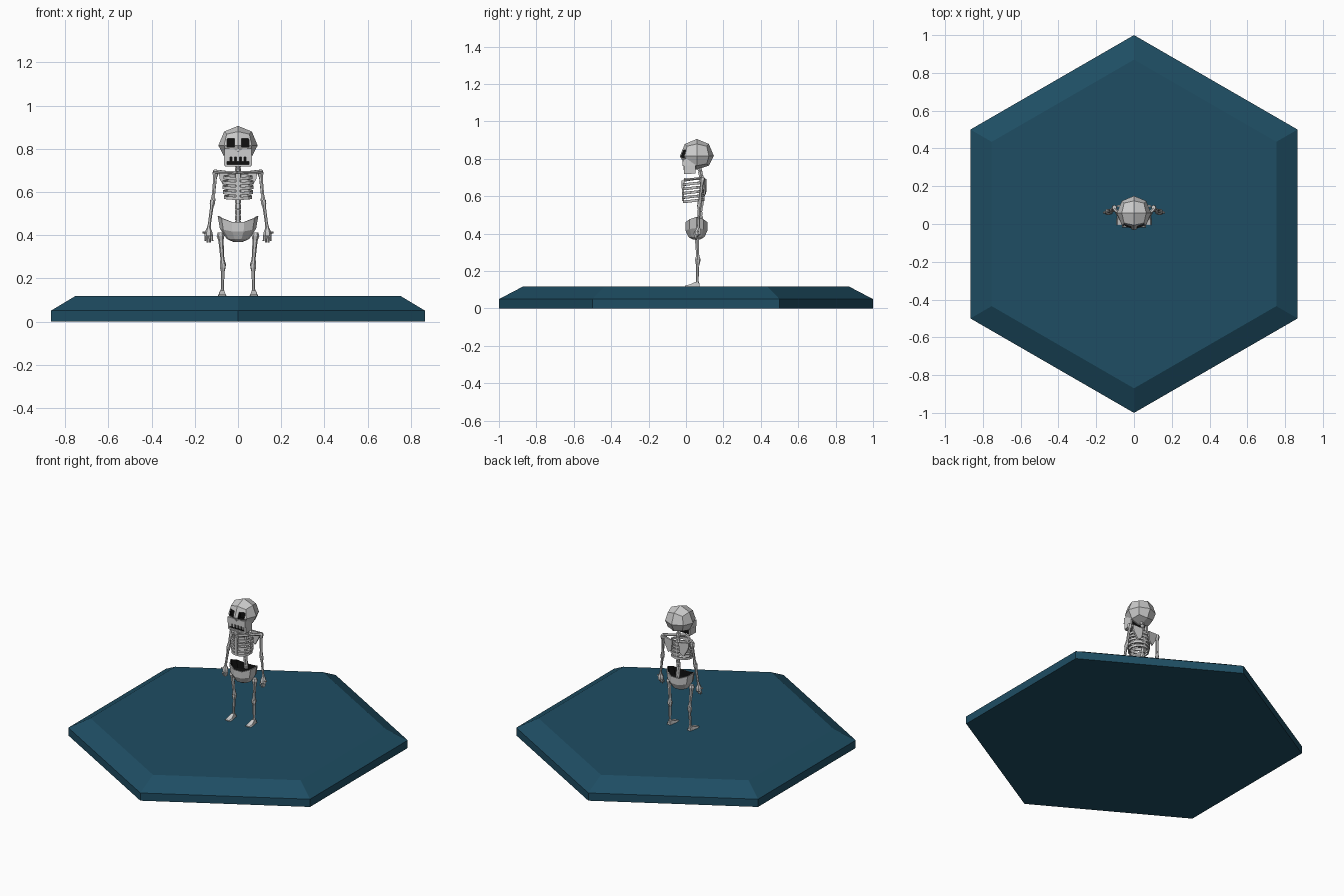
import bpy, bmesh
from math import cos, sin, pi, tau
from mathutils import Vector

if "Cube" in bpy.data.objects:
    bpy.data.objects.remove(bpy.data.objects["Cube"])


def material(name, rgb):
    m = bpy.data.materials.new(name)
    m.diffuse_color = (*rgb, 1)
    m.use_nodes = True
    m.node_tree.nodes["Principled BSDF"].inputs["Base Color"].default_value = m.diffuse_color
    return m


BLUE = material("blue", (0.013, 0.075, 0.125))
DARK = material("dark", (0.005, 0.005, 0.005))


def finish(name, bm, mat=None, mirror=False):
    bmesh.ops.recalc_face_normals(bm, faces=bm.faces)
    me = bpy.data.meshes.new(name)
    bm.to_mesh(me)
    bm.free()
    ob = bpy.data.objects.new(name, me)
    bpy.context.collection.objects.link(ob)
    if mat:
        me.materials.append(mat)
    if mirror:
        ob.modifiers.new("mirror", 'MIRROR')
    return ob


def loft(bm, rings, caps=True, loop=False):
    vs = [[bm.verts.new(p) for p in r] for r in rings]
    n = len(vs[0])
    pairs = list(zip(vs, vs[1:])) + ([(vs[-1], vs[0])] if loop else [])
    for a, b in pairs:
        for i in range(n):
            j = (i + 1) % n
            bm.faces.new((a[i], a[j], b[j], b[i]))
    if caps and not loop:
        bm.faces.new(vs[0])
        bm.faces.new(vs[-1])


def bone(bm, p0, p1, profile, sides=6):
    """Lathe (t, radius) pairs along the segment p0-p1."""
    p0, p1 = Vector(p0), Vector(p1)
    d = p1 - p0
    q = d.to_track_quat('Z', 'Y')
    loft(bm, [[p0 + d * t + q @ Vector((r * cos(tau * i / sides), r * sin(tau * i / sides), 0))
               for i in range(sides)] for t, r in profile])


def box(bm, x, y, z, top=1.0):
    """Box from ranges; top scales the upper face about its centre."""
    cx, cy = sum(x) / 2, sum(y) / 2
    def ring(h, k):
        return [(cx + (a - cx) * k, cy + (b - cy) * k, h)
                for a, b in ((x[0], y[0]), (x[1], y[0]), (x[1], y[1]), (x[0], y[1]))]
    loft(bm, [ring(z[0], 1), ring(z[1], top)])


# Hexagonal base with sloped rim
bm = bmesh.new()
loft(bm, [[(r * sin(i * pi / 3), r * cos(i * pi / 3), z) for i in range(6)]
          for r, z in ((1, 0), (1, 0.05), (0.87, 0.118))])
finish("hex_base", bm, BLUE)

# Cranium: a cube subdivided once and rounded, flatter underneath
bm = bmesh.new()
bmesh.ops.create_cube(bm, size=2)
bmesh.ops.subdivide_edges(bm, edges=bm.edges[:], cuts=1, use_grid_fill=True)
for v in bm.verts:
    v.co = v.co.normalized() * 0.091
    if v.co.z < -0.01:
        v.co.z *= 0.8
    v.co += Vector((0, 0.058, 0.815))
skull = finish("cranium", bm)

# Eye and nose openings cut into the cranium
bm = bmesh.new()
for s in (-1, 1):
    box(bm, sorted((s * 0.016, s * 0.052)), (-0.08, 0.005), (0.808, 0.848))
loft(bm, [[(-0.008, y, 0.79), (0.008, y, 0.79), (0, y, 0.804)] for y in (-0.08, -0.005)])
cutter = finish("face_cutter", bm, DARK)
cutter.hide_render = True
cutter.hide_viewport = True
skull.data.materials.append(material("bone", (0.8, 0.8, 0.8)))
mod = skull.modifiers.new("openings", 'BOOLEAN')
mod.object = cutter
mod.operation = 'DIFFERENCE'
mod.solver = 'EXACT'
mod.material_mode = 'TRANSFER'

# Jaw: upper face block, dark mouth, cheek plates and teeth
bm = bmesh.new()
box(bm, (-0.064, 0.064), (-0.018, 0.05), (0.762, 0.8), 0.97)
for s in (-1, 1):
    box(bm, sorted((s * 0.052, s * 0.064)), (-0.012, 0.05), (0.722, 0.765))
box(bm, (-0.06, 0.06), (-0.012, 0.03), (0.718, 0.728))
finish("jaw", bm)
bm = bmesh.new()
box(bm, (-0.053, 0.053), (-0.004, 0.04), (0.726, 0.765))
finish("mouth_cavity", bm, DARK)
bm = bmesh.new()
for i in range(5):
    x = (i - 2) * 0.022
    box(bm, (x - 0.006, x + 0.006), (-0.014, -0.002), (0.74, 0.766))
finish("teeth", bm)

# Spine with vertebrae
bm = bmesh.new()
path = [(0.445, 0.085), (0.52, 0.075), (0.6, 0.09), (0.69, 0.085), (0.76, 0.07)]
for (z0, y0), (z1, y1) in zip(path, path[1:]):
    for k in range(3):
        a, b = k / 3, (k + 1) / 3
        bone(bm, (0, y0 + (y1 - y0) * a, z0 + (z1 - z0) * a),
             (0, y0 + (y1 - y0) * b, z0 + (z1 - z0) * b),
             [(0, 0.013), (0.8, 0.013), (1, 0.009)])
finish("spine", bm)

# Ribs: flat bands around the chest, sloping down to the front
bm = bmesh.new()
for k, (z, w) in enumerate(((0.668, 0.07), (0.645, 0.074), (0.622, 0.075), (0.599, 0.073), (0.576, 0.066))):
    rings = []
    for i in range(12):
        a = tau * (i + 0.5) / 12
        rings.append([(c * cos(a), 0.042 + (c - w + 0.06) * sin(a), z + h + 0.006 * sin(a))
                      for c, h in ((w, -0.007), (w, 0.007), (w - 0.008, 0.007), (w - 0.008, -0.007))])
    loft(bm, rings, loop=True)
finish("ribs", bm)

# Breastbone
bm = bmesh.new()
box(bm, (-0.009, 0.009), (-0.022, -0.01), (0.575, 0.685), 1.2)
finish("breastbone", bm)

# Collar bones and shoulder blades
bm = bmesh.new()
bone(bm, (0.004, -0.005, 0.688), (0.108, 0.08, 0.695), [(0, 0.01), (0.5, 0.007), (1, 0.01)])
finish("collar_bone", bm, mirror=True)
bm = bmesh.new()
blade = [(0.022, 0.69), (0.09, 0.698), (0.085, 0.66), (0.055, 0.607), (0.03, 0.625)]
loft(bm, [[(x, y - x * 0.15, z) for x, z in blade] for y in (0.103, 0.113)])
finish("shoulder_blade", bm, mirror=True)

# Arms
bm = bmesh.new()
bone(bm, (0.103, 0.088, 0.7), (0.116, 0.072, 0.56),
     [(0, 0.012), (0.1, 0.015), (0.25, 0.009), (0.8, 0.008), (1, 0.012)])
finish("upper_arm", bm, mirror=True)
bm = bmesh.new()
bone(bm, (0.117, 0.072, 0.562), (0.136, 0.066, 0.425),
     [(0, 0.012), (0.12, 0.012), (0.25, 0.008), (0.8, 0.007), (1, 0.01)])
finish("forearm", bm, mirror=True)

# Hands
bm = bmesh.new()
bone(bm, (0.136, 0.066, 0.43), (0.136, 0.064, 0.395), [(0, 0.011), (0.5, 0.018), (1, 0.019)])
for x0, x1, z in ((0.122, 0.118, 0.374), (0.131, 0.13, 0.366), (0.14, 0.141, 0.367), (0.149, 0.151, 0.374)):
    bone(bm, (x0, 0.064, 0.402), (x1, 0.054, z), [(0, 0.006), (1, 0.004)], 4)
bone(bm, (0.146, 0.064, 0.41), (0.164, 0.06, 0.413), [(0, 0.007), (1, 0.004)], 4)
finish("hand", bm, mirror=True)

# Pelvis: faceted bowl, high at the hips and lower at the front and back
bm = bmesh.new()
def pelvis_ring(rx, ry, z, dip):
    pts = []
    for i in range(10):
        a = tau * i / 10
        pts.append((rx * cos(a), 0.056 + ry * sin(a), z - dip * sin(a) ** 2))
    return pts
rings = [pelvis_ring(*r) for r in ((0.094, 0.062, 0.488, 0.03), (0.084, 0.062, 0.43, 0.015),
                                   (0.052, 0.045, 0.382, 0.0), (0.02, 0.02, 0.368, 0.0))]
loft(bm, rings, caps=False)
bm.verts.ensure_lookup_table()
bm.faces.new(bm.verts[-10:])
pelvis = finish("pelvis", bm)
sol = pelvis.modifiers.new("shell", 'SOLIDIFY')
sol.thickness = 0.006
pelvis.data.materials.append(None)
pelvis.data.materials.append(DARK)
sol.material_offset = 1

# Legs
bm = bmesh.new()
bone(bm, (0.082, 0.056, 0.412), (0.07, 0.063, 0.262),
     [(0, 0.012), (0.1, 0.018), (0.25, 0.012), (0.8, 0.009), (1, 0.014)])
finish("thigh", bm, mirror=True)
bm = bmesh.new()
bone(bm, (0.07, 0.063, 0.268), (0.073, 0.06, 0.125),
     [(0, 0.014), (0.12, 0.014), (0.25, 0.009), (0.8, 0.007), (1, 0.01)])
finish("shin", bm, mirror=True)

# Feet: wedges low at the toes
bm = bmesh.new()
loft(bm, [[(0.073 - w, y, 0.116), (0.073 + w, y, 0.116), (0.073 + w * 0.7, y, z), (0.073 - w * 0.7, y, z)]
          for y, w, z in ((-0.006, 0.02, 0.123), (0.02, 0.021, 0.128), (0.05, 0.014, 0.143), (0.072, 0.012, 0.136))])
finish("foot", bm, mirror=True)
